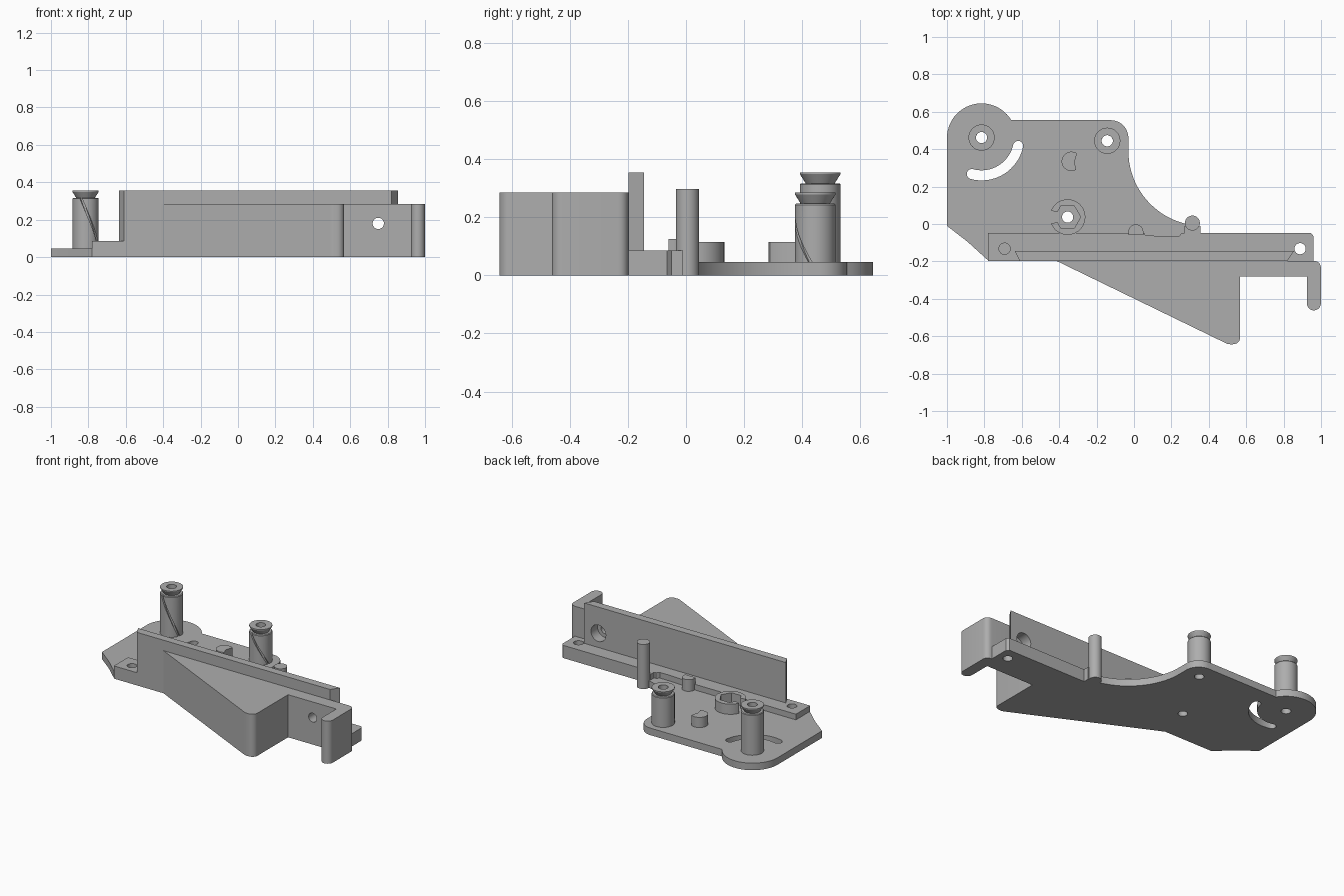
import bpy, bmesh
from math import sin, cos, radians, pi
from mathutils import Matrix

cube = bpy.data.objects.get("Cube")
if cube:
    bpy.data.objects.remove(cube, do_unlink=True)

GREY = (0.42, 0.42, 0.42, 1)
mat = bpy.data.materials.new("plain grey")
mat.use_nodes = True
mat.diffuse_color = GREY
mat.node_tree.nodes["Principled BSDF"].inputs["Base Color"].default_value = GREY


def finish(name, bm):
    bmesh.ops.recalc_face_normals(bm, faces=bm.faces)
    mesh = bpy.data.meshes.new(name)
    bm.to_mesh(mesh)
    bm.free()
    mesh.materials.append(mat)
    ob = bpy.data.objects.new(name, mesh)
    bpy.context.collection.objects.link(ob)
    return ob


def arc(cx, cy, r, a0, a1, n=12):
    angles = [radians(a0 + (a1 - a0) * i / n) for i in range(n + 1)]
    return [(cx + r * cos(a), cy + r * sin(a)) for a in angles]


def circle(cx, cy, r, n=32):
    return arc(cx, cy, r, 0, 360, n)[:-1]


def prism(name, pts, z0, z1):
    bm = bmesh.new()
    face = bm.faces.new([bm.verts.new((x, y, z0)) for x, y in pts])
    new = bmesh.ops.extrude_face_region(bm, geom=[face])["geom"]
    top = [v for v in new if isinstance(v, bmesh.types.BMVert)]
    bmesh.ops.translate(bm, verts=top, vec=(0, 0, z1 - z0))
    return finish(name, bm)


def rod_y(name, x, z, r, y0, y1):
    bm = bmesh.new()
    place = Matrix.Translation((x, (y0 + y1) / 2, z)) @ Matrix.Rotation(pi / 2, 4, "X")
    bmesh.ops.create_cone(bm, cap_ends=True, segments=32, radius1=r, radius2=r,
                          depth=y1 - y0, matrix=place)
    return finish(name, bm)


def rings_to_mesh(name, rings, close_rings):
    """Skin a list of equal rings; either join last to first or cap both ends."""
    bm = bmesh.new()
    rows = [[bm.verts.new(p) for p in ring] for ring in rings]
    n = len(rows[0])
    pairs = list(zip(rows, rows[1:])) + ([(rows[-1], rows[0])] if close_rings else [])
    for a, b in pairs:
        for i in range(n):
            j = (i + 1) % n
            bm.faces.new((a[i], a[j], b[j], b[i]))
    if not close_rings:
        bm.faces.new(rows[0])
        bm.faces.new(rows[-1])
    return finish(name, bm)


def cut(ob, *cutters):
    for c in cutters:
        c.hide_render = True
        m = ob.modifiers.new("cut", "BOOLEAN")
        m.operation, m.solver, m.object = "DIFFERENCE", "EXACT", c
        bpy.context.view_layer.objects.active = ob
        bpy.ops.object.modifier_apply(modifier=m.name)
        bpy.data.objects.remove(c, do_unlink=True)


def hole(x, y, r=0.03):
    return prism("hole_cutter", circle(x, y, r), -0.1, 0.6)


PLATE, RAIL, BLOCK, WALL = 0.047, 0.085, 0.285, 0.355
POSTS = {"tall_post": (-0.815, 0.462, WALL), "short_post": (-0.143, 0.445, BLOCK)}
NUT = (-0.355, 0.037)

# Base plate with lobed outline and a concave sweep
outline = [(-1, -0.01), (-0.89, -0.095), (-0.78, -0.195), (0.34, -0.195), (0.35, -0.02)]
outline += arc(0.37, 0.39, 0.4, 262, 180, 20)
outline += arc(-0.125, 0.46, 0.095, 0, 90)
outline += arc(-0.815, 0.46, 0.185, 31, 180, 24)
plate = prism("base_plate", outline, 0, PLATE)
slot = arc(-0.815, 0.46, 0.227, -105, -12, 16) + arc(-0.619, 0.418, 0.027, -12, 168, 8)[1:-1]
slot += arc(-0.815, 0.46, 0.173, -12, -105, 16) + arc(-0.867, 0.267, 0.027, 75, 255, 8)[1:-1]
cut(plate, prism("slot_cutter", slot, -0.1, 0.2), hole(*NUT),
    *[hole(x, y) for x, y, z in POSTS.values()])

# Mounting rail with two screw holes and a clearance notch
rail = prism("rail", [(-0.78, -0.198), (0.96, -0.198), (0.96, -0.065), (0.945, -0.048),
                      (-0.78, -0.048)], 0, RAIL)
notch = [(0.05, -0.03), (0.06, -0.06), (0.16, -0.066), (0.24, -0.066), (0.27, -0.03)]
cut(rail, prism("notch_cutter", notch, PLATE, 0.2), hole(-0.692, -0.132), hole(0.888, -0.132))

# Tall wall with slanted ends
wall = prism("tall_wall", [(-0.61, -0.198), (0.82, -0.198), (0.855, -0.145), (-0.637, -0.145)],
             0.02, WALL)

# Wedge block running into the hooked arm
wedge = [(-0.415, -0.197)] + arc(0.515, -0.59, 0.053, 245, 270, 4) + arc(0.53, -0.605, 0.038, 270, 360, 6)
wedge += [(0.568, -0.282), (0.925, -0.282)] + arc(0.962, -0.425, 0.037, 180, 360, 12)
wedge += arc(0.965, -0.232, 0.034, 0, 90, 6) + [(0.955, -0.197)]
block = prism("wedge_and_hook", wedge, 0, BLOCK)

# Cross hole with a wider bore behind
for part in (block, wall):
    cut(part, rod_y("bore_cutter", 0.75, 0.18, 0.03, -0.4, 0),
        rod_y("counterbore_cutter", 0.75, 0.18, 0.055, -0.215, 0))

# Posts: hollow, flared cap, spiral groove
for name, (px, py, top) in POSTS.items():
    profile = [(0.03, PLATE - 0.01), (0.07, PLATE - 0.01), (0.07, top - 0.042), (0.066, top - 0.038),
               (0.05, top - 0.038), (0.07, top - 0.006), (0.07, top), (0.03, top)]
    spin = [(cos(a), sin(a)) for a in [2 * pi * i / 40 for i in range(40)]]
    post = rings_to_mesh(name, [[(px + r * c, py + r * s, z) for r, z in profile]
                                for c, s in spin], True)
    turns = []
    for i in range(21):
        z = PLATE + (top - 0.03 - PLATE) * i / 20
        a = radians(-15 - 5 * i)
        turns.append([(px + r * cos(a + d), py + r * sin(a + d), z)
                      for r, d in ((0.06, -0.09), (0.08, -0.09), (0.08, 0.09), (0.06, 0.09))])
    cut(post, rings_to_mesh("groove_cutter", turns, False))

# Open collar with a hexagonal pocket
collar = prism("hex_collar", circle(*NUT, 0.095, 40), PLATE - 0.01, 0.115)
x, y = NUT
gap = [(x - 0.15, y - 0.05), (x - 0.03, y - 0.02), (x - 0.03, y + 0.02), (x - 0.15, y + 0.05)]
cut(collar, prism("hex_cutter", circle(x, y, 0.07, 6), 0, 0.3),
    prism("gap_cutter", gap, 0, 0.3))

# Small stops and the guide pin
prism("notched_stop", arc(-0.335, 0.335, 0.052, 55, 300, 20) + [(-0.318, 0.33)], PLATE - 0.01, 0.115)
prism("rounded_stop", arc(0.01, -0.042, 0.04, 0, 180, 12) + [(-0.03, -0.06), (0.05, -0.06)], 0.02, 0.125)
prism("guide_pin", circle(0.312, 0.005, 0.04), 0, 0.298)
prism("pin_foot", [(0.27, -0.06), (0.355, -0.06), (0.355, -0.01), (0.27, -0.01)], 0, RAIL)

# Smooth curved faces, keep edges crisp
for ob in bpy.context.scene.objects:
    ob.select_set(ob.type == "MESH")
bpy.ops.object.shade_smooth_by_angle(angle=radians(30))
